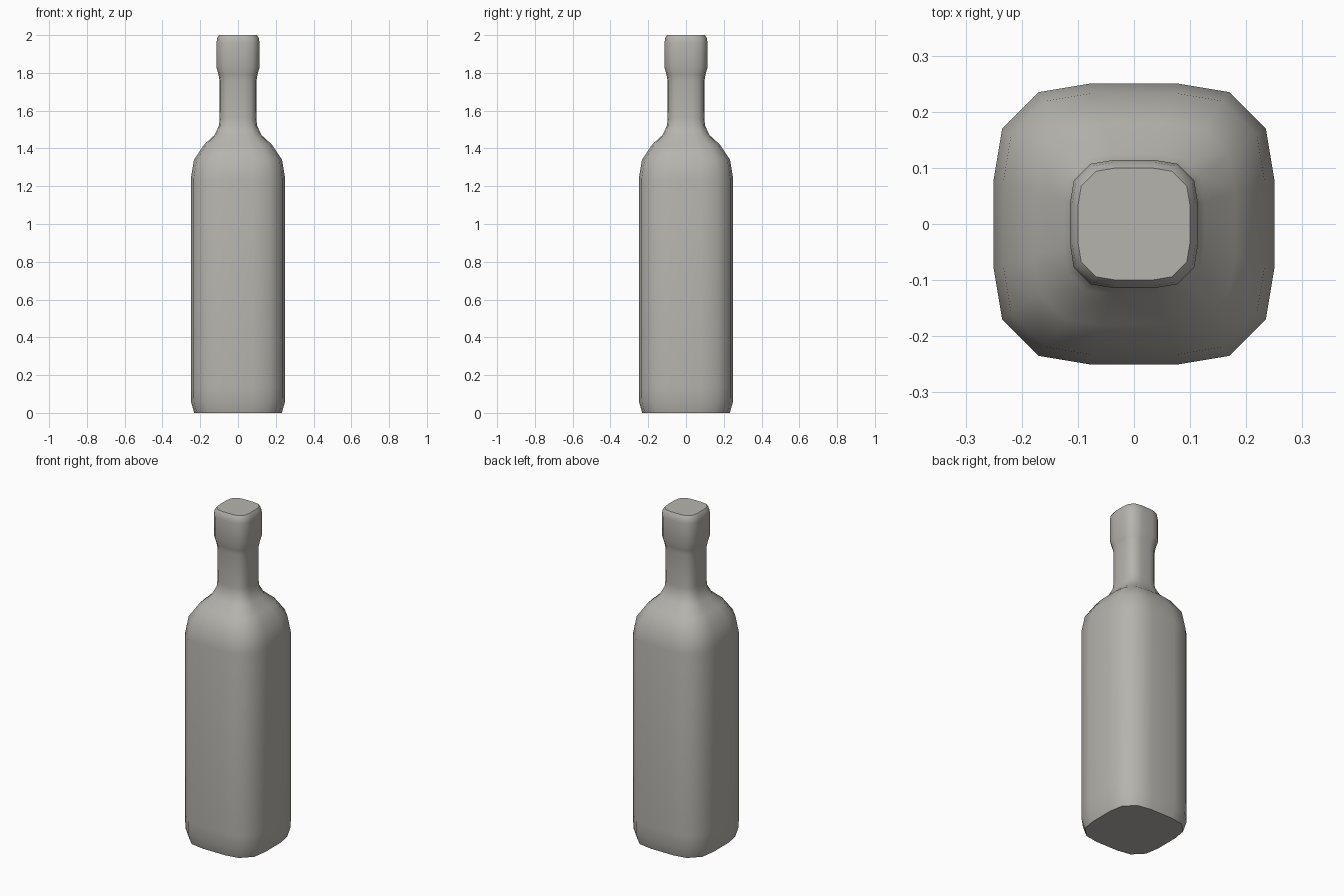
import bpy, bmesh, math

if "Cube" in bpy.data.objects:
    bpy.data.objects.remove(bpy.data.objects["Cube"])

# Rounded-square cross-section: one quadrant (unit half-width), rotated four times
quadrant = [(1.0, -0.32), (1.0, 0.32), (0.94, 0.68), (0.68, 0.94)]
loop = []
for k in range(4):
    c, s = round(math.cos(k * math.pi / 2)), round(math.sin(k * math.pi / 2))
    loop += [(x * c - y * s, x * s + y * c) for x, y in quadrant]

# Side profile: (height, half-width)
profile = [
    (0.0, 0.232), (0.06, 0.249), (0.14, 0.25), (1.24, 0.25),             # body
    (1.34, 0.233), (1.42, 0.18), (1.47, 0.125), (1.52, 0.101),           # shoulder
    (1.56, 0.097), (1.76, 0.098),                                        # neck
    (1.79, 0.103), (1.83, 0.114), (1.96, 0.114), (1.985, 0.11), (2.0, 0.10),  # cap
]

# Bottle: loft the section along the profile and close both ends
bm = bmesh.new()
rings = [[bm.verts.new((x * r, y * r, z)) for x, y in loop] for z, r in profile]
n = len(loop)
for low, high in zip(rings, rings[1:]):
    for i in range(n):
        j = (i + 1) % n
        bm.faces.new((low[i], low[j], high[j], high[i]))
bm.faces.new(rings[0][::-1])
bm.faces.new(rings[-1])
bmesh.ops.recalc_face_normals(bm, faces=bm.faces[:])

# Smooth shading, with creases along the long body corners and the two end rims
for f in bm.faces:
    f.smooth = True
bm.edges.ensure_lookup_table()
for e in bm.edges:
    a, b = e.verts
    z0, z1 = sorted((a.co.z, b.co.z))
    end_rim = len(e.link_faces[0].verts) > 4 or len(e.link_faces[1].verts) > 4
    body_corner = z0 > 0.13 and z1 < 1.25 and z1 - z0 > 0.5 and e.calc_face_angle() > math.radians(30)
    e.smooth = not (end_rim or body_corner)

mesh = bpy.data.meshes.new("bottle")
bm.to_mesh(mesh)
bm.free()
bottle = bpy.data.objects.new("bottle", mesh)
bpy.context.collection.objects.link(bottle)

# Dark warm grey
glass = bpy.data.materials.new("warm_grey")
glass.diffuse_color = (0.47, 0.455, 0.42, 1.0)
glass.use_nodes = True
glass.node_tree.nodes["Principled BSDF"].inputs["Base Color"].default_value = glass.diffuse_color
mesh.materials.append(glass)
